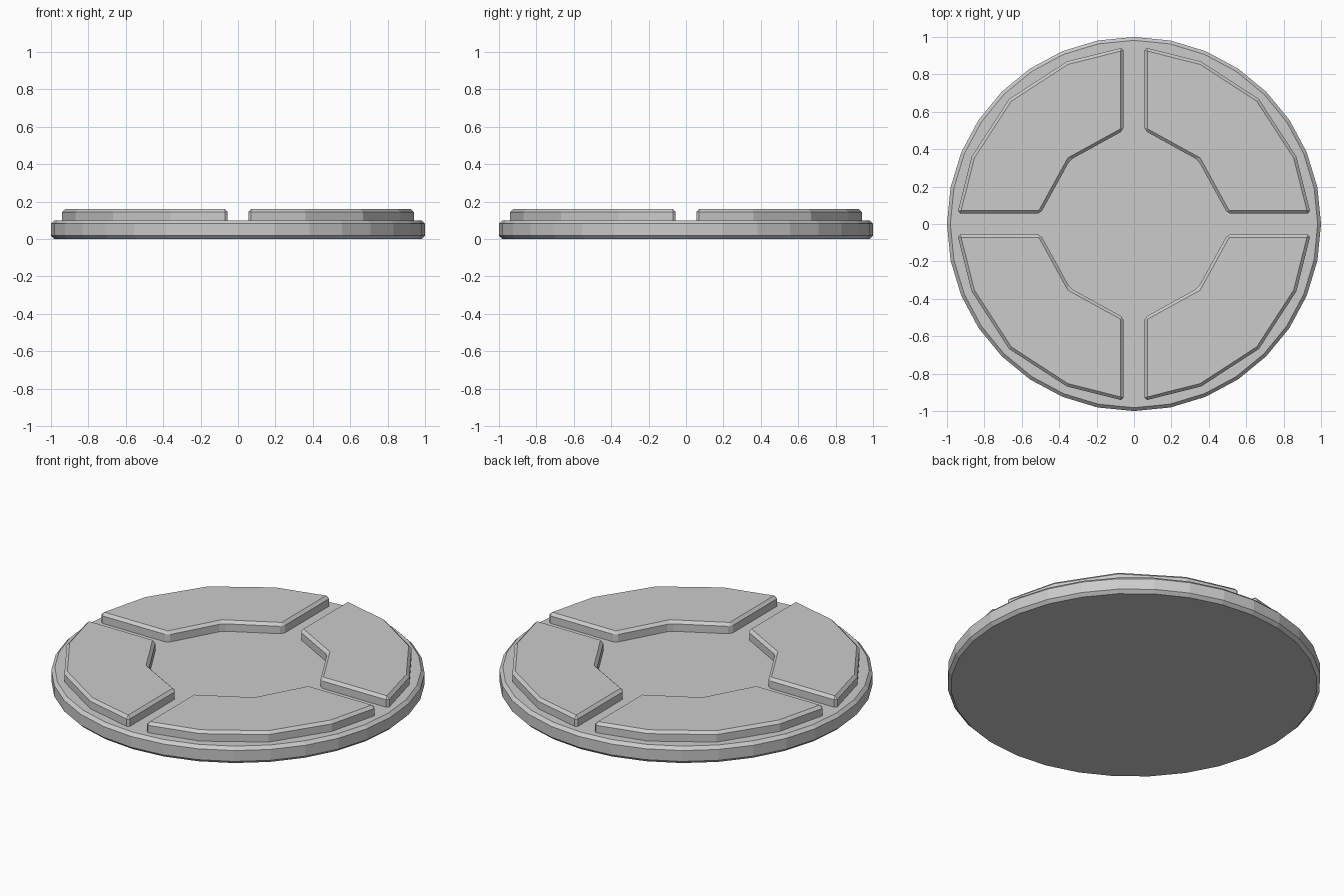
import bpy, bmesh, math

if "Cube" in bpy.data.objects:
    bpy.data.objects.remove(bpy.data.objects["Cube"])


def add_bevel(obj, width):
    mod = obj.modifiers.new("edge_chamfer", 'BEVEL')
    mod.width = width
    mod.segments = 1
    mod.limit_method = 'ANGLE'
    mod.angle_limit = math.radians(30)


def extruded(name, outline, z0, z1, bevel):
    bm = bmesh.new()
    face = bm.faces.new([bm.verts.new((x, y, z0)) for x, y in outline])
    ext = bmesh.ops.extrude_face_region(bm, geom=[face])
    verts = [g for g in ext["geom"] if isinstance(g, bmesh.types.BMVert)]
    bmesh.ops.translate(bm, verts=verts, vec=(0, 0, z1 - z0))
    # keep the base cap so the solid is closed
    if not any(all(abs(v.co.z - z0) < 1e-6 for v in f.verts) for f in bm.faces):
        bm.faces.new([v for v in bm.verts if abs(v.co.z - z0) < 1e-6])
    bmesh.ops.recalc_face_normals(bm, faces=bm.faces)
    mesh = bpy.data.meshes.new(name)
    bm.to_mesh(mesh)
    bm.free()
    obj = bpy.data.objects.new(name, mesh)
    bpy.context.collection.objects.link(obj)
    add_bevel(obj, bevel)
    return obj


# round base disc
disc = [(math.cos(math.tau * i / 32), math.sin(math.tau * i / 32)) for i in range(32)]
extruded("base_disc", disc, 0.0, 0.10, 0.018)

# four raised quarter plates, sunk slightly into the disc
plate = [(0.055, 0.50), (0.055, 0.945), (0.36, 0.868), (0.668, 0.668),
         (0.868, 0.36), (0.945, 0.055), (0.50, 0.055), (0.342, 0.35 - 0.008)]
for sx, sy, side in ((1, 1, "back_right"), (-1, 1, "back_left"),
                     (-1, -1, "front_left"), (1, -1, "front_right")):
    extruded("raised_plate_" + side, [(sx * x, sy * y) for x, y in plate], 0.07, 0.16, 0.016)
